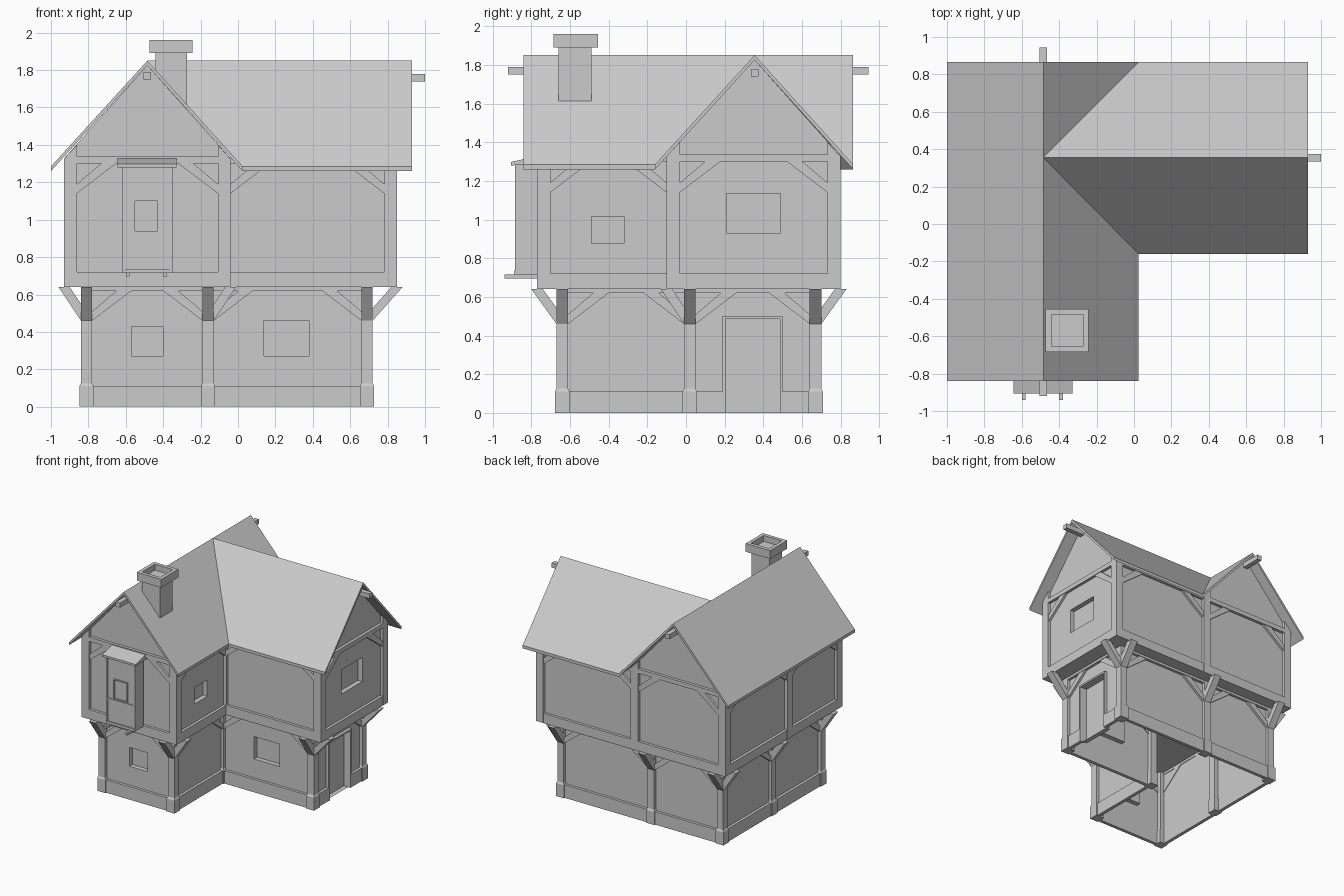
import bpy, bmesh
from mathutils import Vector

if "Cube" in bpy.data.objects:
    bpy.data.objects.remove(bpy.data.objects["Cube"])


def obj_from(name, verts, faces, drop=None):
    bm = bmesh.new()
    vs = [bm.verts.new(v) for v in verts]
    for f in faces:
        bm.faces.new([vs[i] for i in f])
    bmesh.ops.remove_doubles(bm, verts=bm.verts[:], dist=1e-5)
    if drop:  # thicken straight down
        ret = bmesh.ops.extrude_face_region(bm, geom=bm.faces[:], use_keep_orig=True)
        bmesh.ops.translate(bm, vec=(0, 0, -drop),
                            verts=[g for g in ret["geom"] if isinstance(g, bmesh.types.BMVert)])
    bmesh.ops.recalc_face_normals(bm, faces=bm.faces[:])
    me = bpy.data.meshes.new(name)
    bm.to_mesh(me)
    bm.free()
    ob = bpy.data.objects.new(name, me)
    bpy.context.collection.objects.link(ob)
    return ob


def loft(name, a, b):
    n = len(a)
    sides = [(i, (i + 1) % n, (i + 1) % n + n, i + n) for i in range(n)]
    return obj_from(name, list(a) + list(b), [range(n), range(n, 2 * n)] + sides)


def box(name, x0, x1, y0, y1, z0, z1, taper=0):
    ring = lambda z, t: [(x0 + t, y0 + t, z), (x1 - t, y0 + t, z), (x1 - t, y1 - t, z), (x0 + t, y1 - t, z)]
    return loft(name, ring(z0, 0), ring(z1, taper))


class Wall:
    """A wall plane: u runs along axis, d is distance outward."""
    def __init__(self, axis, p, s, u0, u1):
        self.axis, self.p, self.s, self.u0, self.u1 = axis, p, s, u0, u1

    def at(self, u, z, d):
        q = self.p + self.s * d
        return (u, q, z) if self.axis == "x" else (q, u, z)

    def prism(self, name, prof, d0, d1):
        return loft(name, [self.at(u, z, d0) for u, z in prof], [self.at(u, z, d1) for u, z in prof])

    def bar(self, name, u0, u1, z0, z1, d0, d1):
        return self.prism(name, [(u0, z0), (u1, z0), (u1, z1), (u0, z1)], d0, d1)

    def panel(self, name, u0, u1, z0, z1, d, hole=None, depth=0.04):
        rect = lambda a, b, c, e, dd: [self.at(a, c, dd), self.at(b, c, dd), self.at(b, e, dd), self.at(a, e, dd)]
        if not hole:
            return obj_from(name, rect(u0, u1, z0, z1, d), [(0, 1, 2, 3)])
        v = rect(u0, u1, z0, z1, d) + rect(*hole, d) + rect(*hole, d - depth)
        f = [(8, 9, 10, 11)]
        for i in range(4):
            j = (i + 1) % 4
            f.append((4 + i, 4 + j, 8 + j, 8 + i))
            if i or hole[2] > z0:  # doors reach the ground
                f.append((i, j, 4 + j, 4 + i))
        return obj_from(name, v, f)


R = 0.025             # panel recess behind the timbers
RX, RY = -0.485, 0.355  # ridge lines
LO = ((-0.84, -0.13, 0.72), (-0.67, -0.01, 0.70))
UP = ((-0.93, -0.04, 0.85), (-0.77, -0.10, 0.80))
NODES = [(0, 0), (1, 0), (1, 1), (2, 1), (2, 2), (1, 2), (0, 2), (0, 1)]


def post_range(vals, i, axis, w):
    inward = -1 if i == 2 or (i == 1 and axis == "x") else 1
    return sorted((vals[i], vals[i] + inward * w))


def walls(g):
    X, Y = g
    return {"front_left": Wall("x", Y[0], -1, X[0], X[1]), "front_right": Wall("x", Y[1], -1, X[1], X[2]),
            "side_front": Wall("y", X[1], 1, Y[0], Y[1]), "side_gable": Wall("y", X[2], 1, Y[1], Y[2]),
            "back_gable": Wall("x", Y[2], 1, X[0], X[1]), "back_right": Wall("x", Y[2], 1, X[1], X[2]),
            "left_front": Wall("y", X[0], -1, Y[0], Y[1]), "left_back": Wall("y", X[0], -1, Y[1], Y[2])}


def storey(tag, g, z0, z1, w, top, sill, holes):
    for i, j in NODES:
        box(tag + "_post", *post_range(g[0], i, "x", w), *post_range(g[1], j, "y", w), z0, z1)
    for key, wl in walls(g).items():
        vals = g[0] if wl.axis == "x" else g[1]
        wl.panel(f"{tag}_panel_{key}", wl.u0, wl.u1, z0, z1, -R, holes.get(key))
        wl.bar(tag + "_top_beam", wl.u0, wl.u1, top, z1, -0.03, -0.002)
        door = holes.get(key) if tag == "lower" and key == "side_gable" else None
        spans = [(wl.u0, door[0] - 0.015), (door[1] + 0.015, wl.u1)] if door else [(wl.u0, wl.u1)]
        for a, b in spans:
            wl.bar(tag + "_sill_beam", a, b, z0, sill, -0.03, -0.002)
        # corner braces lying in the wall
        for u, sgn in ((wl.u0, 1), (wl.u1, -1)):
            r = post_range(vals, vals.index(u), wl.axis, w)
            e = (r[1] if sgn > 0 else r[0])
            prof = [(0, -0.16), (0, -0.11), (0.13, 0), (0.21, 0)]
            wl.prism(tag + "_brace", [(e + sgn * a, top + b) for a, b in prof], -0.03, -0.006)


# Ground and upper storeys
storey("lower", LO, 0, 0.64, 0.06, 0.62, 0.11,
       {"front_left": (-0.57, -0.40, 0.27, 0.43), "front_right": (0.14, 0.38, 0.27, 0.46),
        "side_gable": (0.205, 0.485, 0, 0.485)})
storey("upper", UP, 0.64, 1.327, 0.068, 1.30, 0.72,
       {"side_front": (-0.49, -0.32, 0.875, 1.015), "side_gable": (0.21, 0.49, 0.93, 1.135)})
X, Y = UP
obj_from("upper_floor", [(X[i], Y[j], 0.64) for i, j in NODES], [range(8)])

# Post bases and jetty brackets
for i, j in NODES:
    px, py = post_range(LO[0], i, "x", 0.06), post_range(LO[1], j, "y", 0.06)
    base = (px[0] - 0.008, px[1] + 0.008, py[0] - 0.008, py[1] + 0.008)
    box("post_base", *base, 0, 0.11)
    box("post_base_bevel", *base, 0.11, 0.125, 0.008)
    if (i, j) == (1, 1):
        continue
    dirs = []
    if i == 0 or i == 2 or (i, j) == (1, 0):
        dirs.append(("y", -1 if i == 0 else 1, LO[0][i], UP[0][i], py))
    if j == 0 or j == 2 or (i, j) == (2, 1):
        dirs.append(("x", 1 if j == 2 else -1, LO[1][j], UP[1][j], px))
    for axis, s, p, q, (a, b) in dirs:
        wl = Wall(axis, p, s, a, b)
        t = abs(q - p) + 0.03
        prof = [(0, 0.46), (t, 0.64), (t - 0.06, 0.64), (-0.06, 0.46)]
        loft("jetty_bracket", [wl.at(a, z, d) for d, z in prof], [wl.at(b, z, d) for d, z in prof])

# Door frame
dw = walls(LO)["side_gable"]
for a, b, c, e in ((0.19, 0.205, 0, 0.50), (0.485, 0.50, 0, 0.50), (0.205, 0.485, 0.485, 0.50)):
    dw.bar("door_frame", a, b, c, e, -0.04, 0)

# Gable infill and tie beams
uw = walls(UP)
for key, mid in (("front_left", RX), ("back_gable", RX), ("side_gable", RY)):
    wl = uw[key]
    tri = [(wl.u0, 1.32), (wl.u1, 1.32), (wl.u1, 1.327), (mid, 1.825), (wl.u0, 1.327)]
    obj_from("gable_infill", [wl.at(u, z, -R) for u, z in tri], [range(5)])
    wl.bar("gable_tie_beam", wl.u0 + 0.02, wl.u1 - 0.02, 1.30, 1.337, -0.03, -0.001)
    for u, s in ((wl.u0, 1), (wl.u1, -1)):
        wl.prism("gable_post_top", [(u, 1.32), (u + s * 0.068, 1.32), (u + s * 0.068, 1.40), (u, 1.326)], -0.05, 0)

# Cross-gabled roof
T, E = 1.85, 1.285
pts = [(RX, -0.84, T), (RX, RY, T), (RX, 0.865, T), (-1, -0.84, E), (-1, RY, E), (-1, 0.865, E),
       (0.025, -0.84, E), (0.025, -0.16, E), (0.025, 0.865, E), (0.93, -0.16, E), (0.93, RY, T), (0.93, 0.865, E)]
obj_from("roof", pts, [(0, 1, 4, 3), (1, 2, 5, 4), (0, 6, 7, 1), (1, 8, 2), (1, 7, 9, 10), (1, 10, 11, 8)], drop=0.025)

# Ridge beams
box("ridge_beam_long", RX - 0.02, RX + 0.02, -0.92, 0.945, 1.75, 1.79)
box("ridge_beam_side", RX, 1.0, RY - 0.02, RY + 0.02, 1.74, 1.78)

# Chimney with hollow cap
box("chimney_stack", -0.442, -0.272, -0.66, -0.49, 1.55, 1.90)
cx, cy = -0.357, -0.57
rings = [(0.115, 1.89), (0.115, 1.96), (0.085, 1.96), (0.085, 1.91)]
vs = [(cx + sx * h, cy + sy * h, z) for h, z in rings for sx, sy in ((-1, -1), (1, -1), (1, 1), (-1, 1))]
fs = [(0, 1, 2, 3), (12, 13, 14, 15)]
fs += [(4 * k + i, 4 * k + (i + 1) % 4, 4 * k + 4 + (i + 1) % 4, 4 * k + 4 + i) for k in range(3) for i in range(4)]
obj_from("chimney_cap", vs, fs)

# Bay window on the front gable
bay = Wall("x", -0.77, -1, -0.62, -0.35)
box("bay_body", -0.61, -0.36, -0.865, -0.76, 0.735, 1.29)
for a, b in ((-0.62, -0.605), (-0.365, -0.35)):
    bay.bar("bay_corner_post", a, b, 0.735, 1.29, 0, 0.115)
bay.bar("bay_lower_panel", -0.61, -0.36, 0.735, 0.92, 0, 0.108)
bay.bar("bay_rail", -0.62, -0.35, 0.918, 0.932, 0, 0.115)
bay.bar("bay_floor", -0.62, -0.35, 0.715, 0.737, 0, 0.12)
bay.panel("bay_window", -0.605, -0.365, 0.93, 1.29, 0.108, (-0.55, -0.43, 0.94, 1.10), 0.02)
for a, b, c, e in ((-0.56, -0.55, 0.93, 1.11), (-0.43, -0.42, 0.93, 1.11), (-0.55, -0.43, 1.10, 1.11)):
    bay.bar("bay_window_frame", a, b, c, e, 0.09, 0.115)
prof = [(-0.03, 1.29), (0.135, 1.28), (0.135, 1.298), (-0.03, 1.335)]
loft("bay_roof", [bay.at(-0.645, z, d) for d, z in prof], [bay.at(-0.33, z, d) for d, z in prof])
for u in (-0.59, -0.39):
    bay.bar("bay_joist", u - 0.01, u + 0.01, 0.695, 0.717, -0.03, 0.17)
